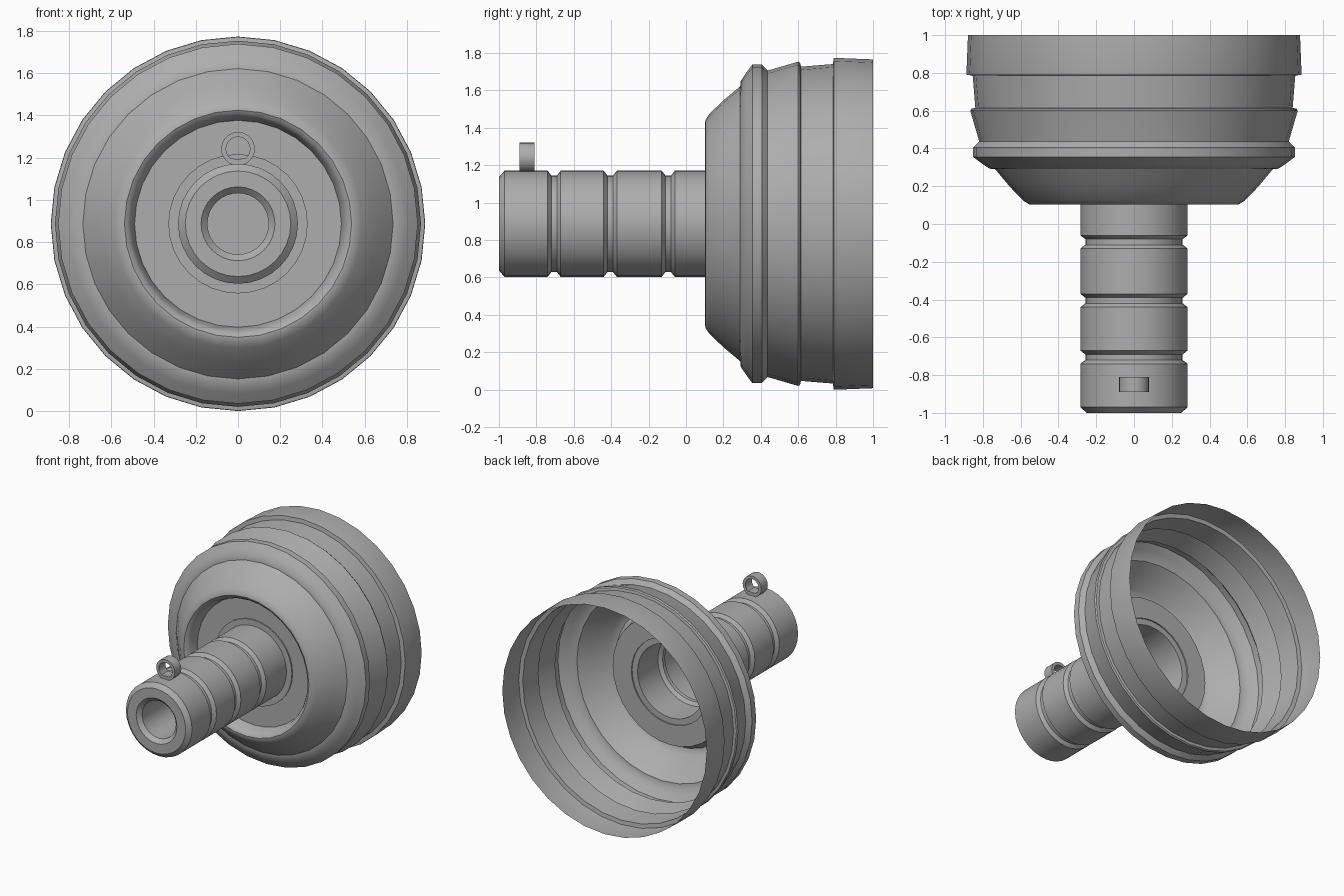
import bpy, bmesh, math

if "Cube" in bpy.data.objects:
    bpy.data.objects.remove(bpy.data.objects["Cube"])

CZ = 0.887      # height of the main axis
SIDES = 32

grey = bpy.data.materials.new("dark_grey")
grey.diffuse_color = (0.42, 0.42, 0.42, 1)
grey.use_nodes = True
grey.node_tree.nodes["Principled BSDF"].inputs["Base Color"].default_value = grey.diffuse_color


def finish(name, bm, angle=30):
    me = bpy.data.meshes.new(name)
    bm.to_mesh(me)
    bm.free()
    me.materials.append(grey)
    ob = bpy.data.objects.new(name, me)
    bpy.context.collection.objects.link(ob)
    bpy.ops.object.select_all(action='DESELECT')
    ob.select_set(True)
    bpy.context.view_layer.objects.active = ob
    bpy.ops.object.shade_smooth_by_angle(angle=math.radians(angle))
    return ob


def lathe(name, profile, cap_start=False):
    """Revolve (y, radius) points around the y axis at height CZ."""
    bm = bmesh.new()
    rings = []
    for y, r in profile:
        rings.append([bm.verts.new((r * math.cos(2 * math.pi * i / SIDES), y,
                                    CZ + r * math.sin(2 * math.pi * i / SIDES)))
                      for i in range(SIDES)])
    for a, b in zip(rings, rings[1:]):
        for i in range(SIDES):
            j = (i + 1) % SIDES
            bm.faces.new((a[i], b[i], b[j], a[j]))
    if cap_start:
        bm.faces.new(rings[0])
    return finish(name, bm)


# Neck: blind bore, chamfered nose, three grooves, small collar in the recess
neck = [(-0.6, 0.145), (-0.97, 0.145), (-1.0, 0.175), (-1.0, 0.25), (-0.97, 0.284)]
for g in (-0.705, -0.405, -0.095):
    neck += [(g - 0.035, 0.284), (g - 0.015, 0.258), (g + 0.015, 0.258), (g + 0.035, 0.284)]
neck += [(0.19, 0.284), (0.19, 0.33), (0.2, 0.33)]
lathe("neck", neck, cap_start=True)

# Bell: recessed front plate, shoulder, rounded bead, stepped open skirt
lathe("bell", [
    (0.2, 0.33), (0.2, 0.49), (0.135, 0.505), (0.112, 0.52), (0.102, 0.538),
    (0.104, 0.556), (0.125, 0.588), (0.2, 0.66), (0.29, 0.735), (0.293, 0.765),
    (0.32, 0.805), (0.355, 0.852), (0.405, 0.852), (0.437, 0.82), (0.45, 0.823),
    (0.6, 0.867), (0.61, 0.86), (0.615, 0.84), (0.785, 0.854), (0.79, 0.885),
    (0.8, 0.887), (1.0, 0.879)])

# Small eyelet on top of the nose, hole flattened at the bottom
bm = bmesh.new()
N, cz, ro, ri = 20, 1.242, 0.08, 0.057
loops = []
for y, r in ((-0.89, ro), (-0.81, ro), (-0.81, ri), (-0.89, ri)):
    ring = []
    for i in range(N):
        a = 2 * math.pi * i / N
        z = cz + r * math.sin(a)
        if r == ri:
            z = max(z, 1.195)
        ring.append(bm.verts.new((r * math.cos(a), y, z)))
    loops.append(ring)
for k in range(4):
    a, b = loops[k], loops[(k + 1) % 4]
    for i in range(N):
        j = (i + 1) % N
        bm.faces.new((a[i], b[i], b[j], a[j]))
bmesh.ops.recalc_face_normals(bm, faces=bm.faces)
finish("eyelet", bm)
